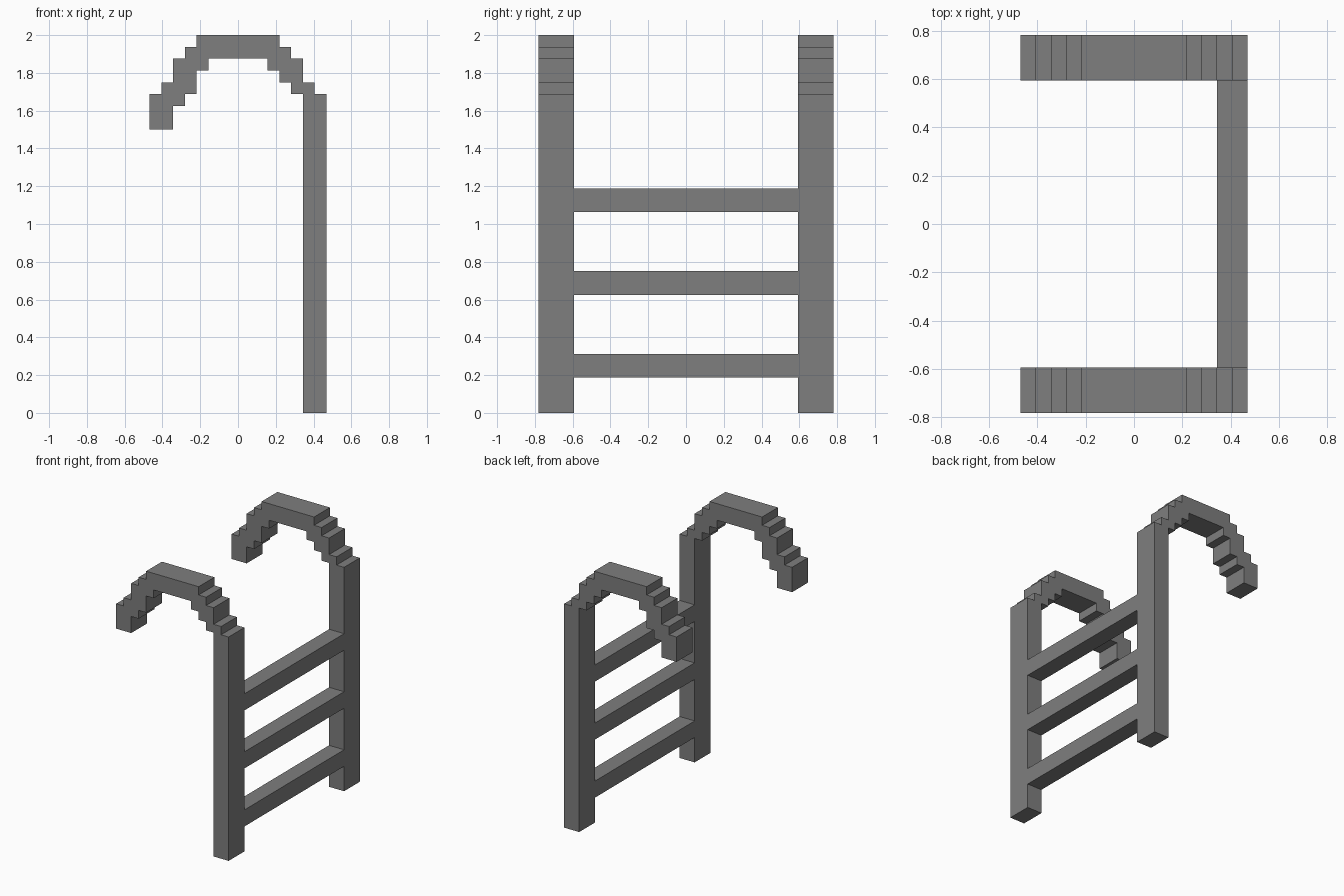
import bpy
import bmesh

U = 1 / 16  # step size of the blocky design

cube = bpy.data.objects.get("Cube")
if cube:
    bpy.data.objects.remove(cube)

grey = bpy.data.materials.new("grey metal")
grey.use_nodes = True
colour = (0.21, 0.21, 0.21, 1)
grey.diffuse_color = colour
grey.node_tree.nodes["Principled BSDF"].inputs["Base Color"].default_value = colour


def extrude_profile(name, points, y0, y1):
    """Extrude an outline of (x, z) points from y0 to y1."""
    bm = bmesh.new()
    face = bm.faces.new([bm.verts.new((x * U, y0 * U, z * U)) for x, z in points])
    result = bmesh.ops.extrude_face_region(bm, geom=[face])
    moved = [v for v in result["geom"] if isinstance(v, bmesh.types.BMVert)]
    bmesh.ops.translate(bm, verts=moved, vec=(0, (y1 - y0) * U, 0))
    bmesh.ops.recalc_face_normals(bm, faces=bm.faces)
    mesh = bpy.data.meshes.new(name)
    bm.to_mesh(mesh)
    bm.free()
    mesh.materials.append(grey)
    obj = bpy.data.objects.new(name, mesh)
    bpy.context.collection.objects.link(obj)
    return obj


def steps(x, z, moves):
    """Walk a staircase, alternating upward and sideways moves."""
    path = [(x, z)]
    for i, d in enumerate(moves):
        x, z = (x + d, z) if i % 2 else (x, z + d)
        path.append((x, z))
    return path


# Stepped outlines of the curved handrail, from free end to post
outer = steps(-7.5, 24, [3, 1, 1, 1, 2, 1, 1, 1, 1])
outer += [(-x, z) for x, z in reversed(outer[1:])] + [(7.5, 0)]
inner_post = [(5.5, 0)] + steps(5.5, 27, [0, -1, 1, -1, 1, -1, 1])[1:]
inner_end = steps(-5.5, 24, [2, 1, 1, 1, 2, 1, 1])
inner_post.insert(1, (5.5, 27))
outline = outer + inner_post + inner_end[::-1]
# Drop repeated corners
outline = [p for i, p in enumerate(outline) if p != outline[i - 1]]

# Two side rails
for name, side in (("front_rail", -1), ("back_rail", 1)):
    extrude_profile(name, outline, side * 9.5, side * 12.5)

# Three rungs between the posts
for name, z in (("lower_rung", 3), ("middle_rung", 10), ("upper_rung", 17)):
    extrude_profile(name, [(5.5, z), (7.5, z), (7.5, z + 2), (5.5, z + 2)], -9.5, 9.5)
